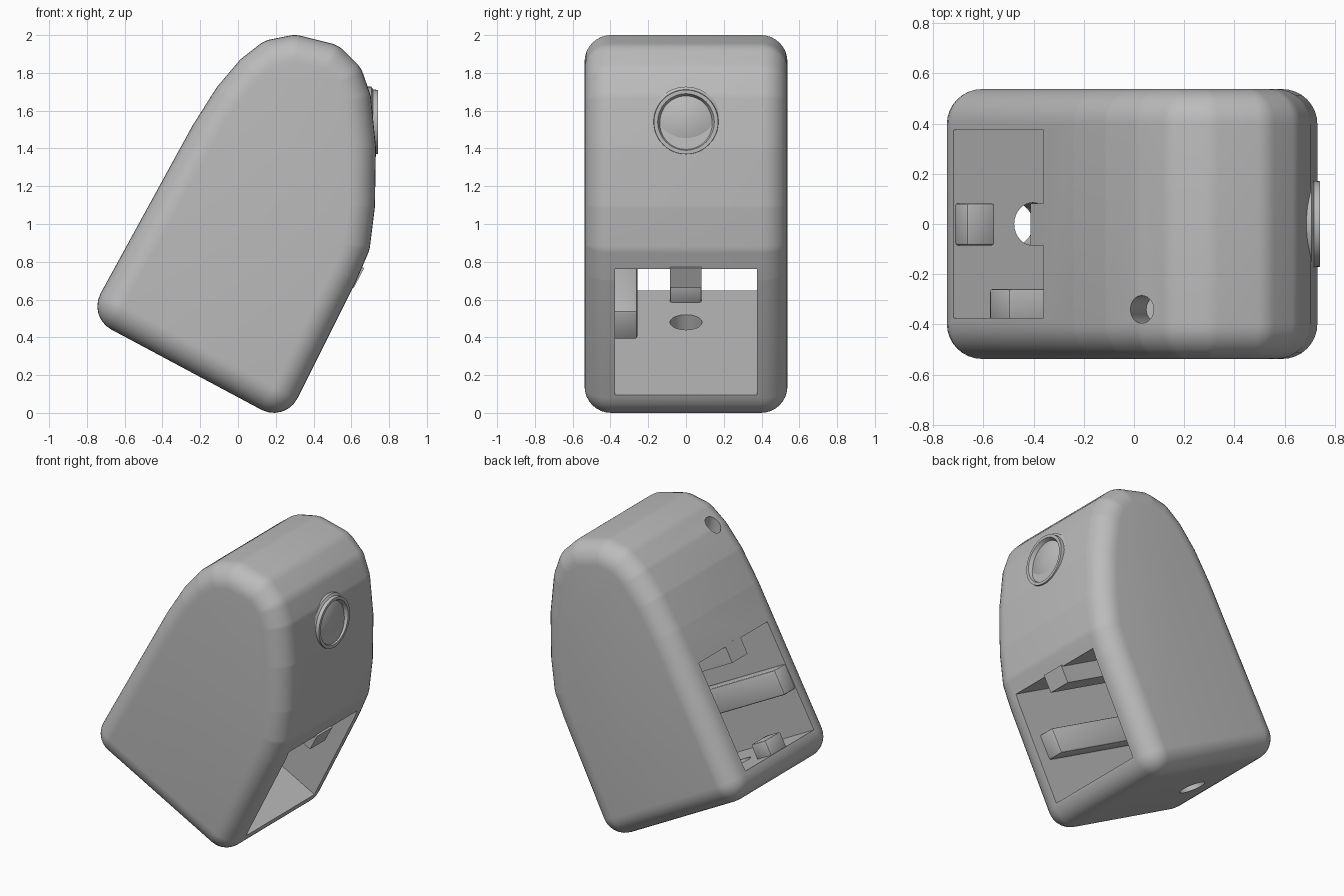
import bpy, bmesh, math
from mathutils import Vector, Matrix

cube = bpy.data.objects.get("Cube")
if cube:
    bpy.data.objects.remove(cube, do_unlink=True)

grey = bpy.data.materials.new("grey plastic")
grey.use_nodes = True
colour = (0.5, 0.5, 0.5, 1)
grey.diffuse_color = colour
grey.node_tree.nodes["Principled BSDF"].inputs["Base Color"].default_value = colour

TILT = Matrix.Rotation(math.radians(28), 4, 'Y')   # frame of the tilted base
ROUND = 0.14                                       # edge radius of the shell
HALF = 0.537                                       # half depth of the shell


def finish(name, bm, matrix=Matrix()):
    bmesh.ops.transform(bm, matrix=matrix, verts=bm.verts)
    bmesh.ops.recalc_face_normals(bm, faces=bm.faces)
    mesh = bpy.data.meshes.new(name)
    bm.to_mesh(mesh)
    bm.free()
    mesh.materials.append(grey)
    obj = bpy.data.objects.new(name, mesh)
    bpy.context.collection.objects.link(obj)
    return obj


def box(name, low, high, matrix=TILT, bevel=0):
    low, high = Vector(low), Vector(high)
    bm = bmesh.new()
    bmesh.ops.create_cube(bm, size=1)
    bmesh.ops.scale(bm, vec=high - low, verts=bm.verts)
    bmesh.ops.translate(bm, vec=(low + high) / 2, verts=bm.verts)
    if bevel:
        bmesh.ops.bevel(bm, geom=bm.edges[:], offset=bevel, segments=2,
                        profile=0.5, affect='EDGES')
    return finish(name, bm, matrix)


def rod(name, radius, length, matrix):
    bm = bmesh.new()
    bmesh.ops.create_cone(bm, cap_ends=True, segments=32, radius1=radius,
                          radius2=radius, depth=length)
    return finish(name, bm, matrix)


def activate(obj):
    bpy.ops.object.select_all(action='DESELECT')
    obj.select_set(True)
    bpy.context.view_layer.objects.active = obj


def cut(obj, cutter):
    mod = obj.modifiers.new("cut", 'BOOLEAN')
    mod.operation = 'DIFFERENCE'
    mod.solver = 'EXACT'
    mod.object = cutter
    activate(obj)
    bpy.ops.object.modifier_apply(modifier=mod.name)
    bpy.data.objects.remove(cutter, do_unlink=True)


def smooth(obj, angle=30):
    activate(obj)
    bpy.ops.object.shade_smooth_by_angle(angle=math.radians(angle))


# Shell: a core outline swept outward by a rounded edge
core = [Vector(p) for p in (
    (.19, .14), (.50, .76), (.56, .90), (.585, 1.1), (.59, 1.4), (.565, 1.65),
    (.53, 1.75), (.46, 1.82), (.3, 1.86), (.2, 1.84), (.11, 1.77), (0, 1.64),
    (-.12, 1.45), (-.605, .565))]


def edge_angle(a, b):
    d = b - a
    return math.atan2(-d.x, d.y)


def outline(offset, steps=6):
    points = []
    for i, p in enumerate(core):
        start = edge_angle(core[i - 1], p)
        turn = (edge_angle(p, core[(i + 1) % len(core)]) - start) % math.tau
        for k in range(steps + 1):
            a = start + turn * k / steps
            points.append(p + offset * Vector((math.cos(a), math.sin(a))))
    return points


bm = bmesh.new()
rings = []
LAYERS = 8
for side in (-1, 1):
    for k in range(LAYERS + 1):
        a = math.pi / 2 * (LAYERS - k if side < 0 else k) / LAYERS
        y = side * (HALF - ROUND + ROUND * math.sin(a))
        rings.append([bm.verts.new((p.x, y, p.y)) for p in outline(ROUND * math.cos(a))])
for r, s in zip(rings, rings[1:]):
    for i in range(len(r)):
        bm.faces.new((r[i - 1], r[i], s[i], s[i - 1]))
bm.faces.new(rings[0])
bm.faces.new(rings[-1])
bmesh.ops.remove_doubles(bm, verts=bm.verts, dist=0.0005)
shell = finish("shell", bm)

# Openings: through channel, base hole, top hole, shallow slot near the top
FLOOR, CEILING, BACK, FRONT, WALL = 0.235, 0.98, -0.93, 0.23, 0.375
cut(shell, box("channel_cutter", (-1.3, -WALL, FLOOR), (0.8, WALL, CEILING)))
cut(shell, rod("base_hole_cutter", 0.085, 0.6, TILT @ Matrix.Translation((-0.58, 0, 0.1))))
cut(shell, rod("top_hole_cutter", 0.055, 0.5,
               Matrix.Translation((0.04, -0.34, 1.85)) @ Matrix.Rotation(-0.25, 4, 'Y')))
slot_frame = Matrix.Translation((0.56, 0, 1.928)) @ Matrix.Rotation(0.5, 4, 'Y')
cut(shell, box("slot_cutter", (-0.07, -0.385, 0), (0.07, 0.385, 0.2), slot_frame))
smooth(shell)

# Ribs and stop inside the channel
box("ceiling_rib", (BACK, -0.085, 0.87), (FRONT, 0.082, CEILING + 0.01))
smooth(box("side_rib", (BACK, -WALL - 0.01, 0.52), (0.15, -0.258, 0.69), bevel=0.012))
smooth(box("floor_stop", (BACK, -0.085, FLOOR - 0.01), (-0.805, 0.082, 0.335), bevel=0.01))

# Round button: a lathed ring with a shallow dished centre
bm = bmesh.new()
profile = [(.66, .187), (.706, .187), (.716, .172), (.74, .17), (.74, .15),
           (.715, .138), (.72, .13), (.735, 0)]
verts = [bm.verts.new((x, r, 0)) for x, r in profile]
edges = [bm.edges.new(pair) for pair in zip(verts, verts[1:])]
bmesh.ops.spin(bm, geom=verts + edges, cent=(0, 0, 0), axis=(1, 0, 0),
               angle=math.tau, steps=48)
bmesh.ops.remove_doubles(bm, verts=bm.verts, dist=0.0005)
smooth(finish("button", bm, Matrix.Translation((0, 0, 1.54))))
